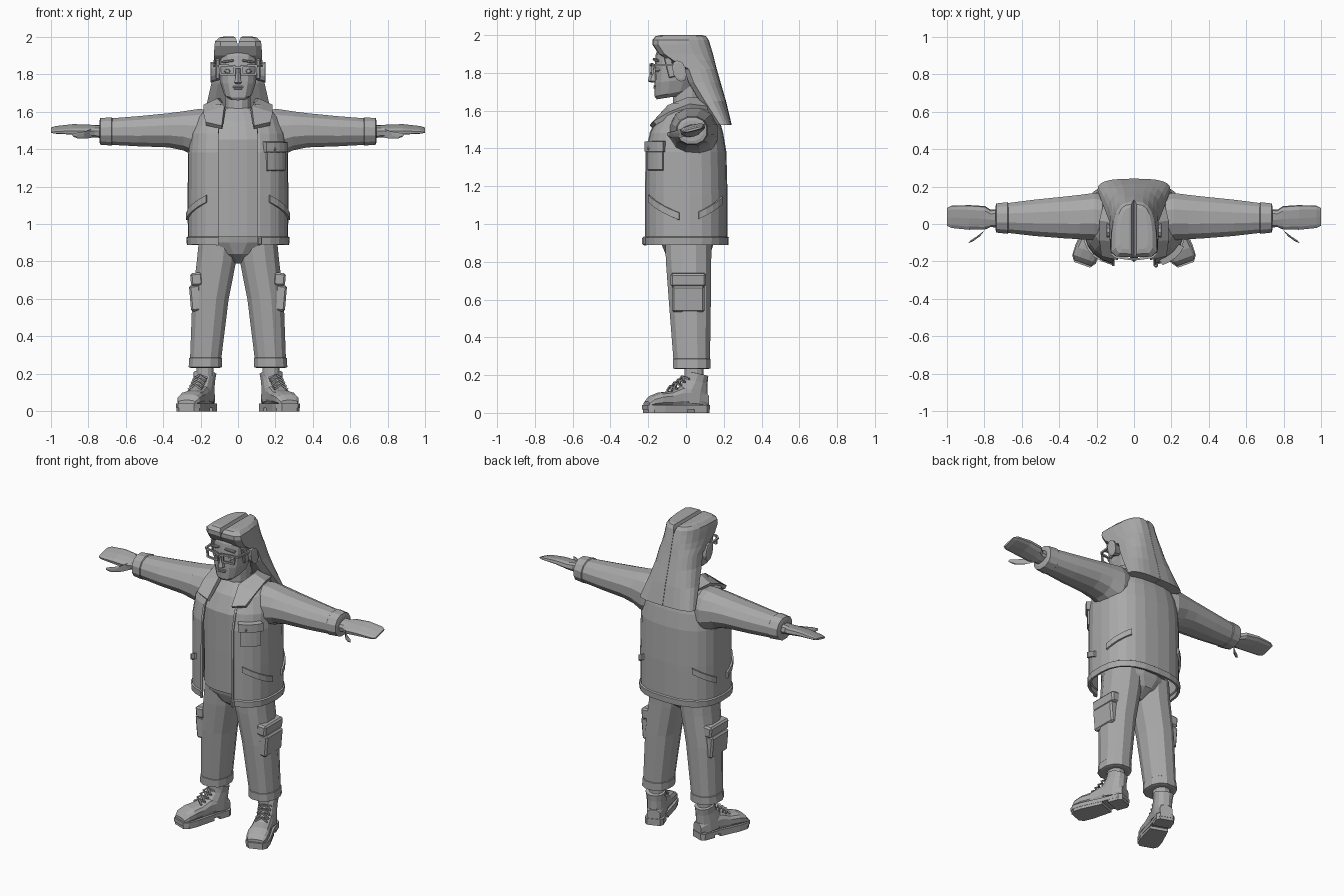
import bpy, bmesh
from math import sin, cos, pi, asin, radians, copysign
from mathutils import Vector as V, Matrix

if "Cube" in bpy.data.objects:
    bpy.data.objects.remove(bpy.data.objects["Cube"])

grey = bpy.data.materials.new("plain grey")
grey.use_nodes = True
tone = (0.4, 0.4, 0.4, 1)
grey.diffuse_color = tone
grey.node_tree.nodes["Principled BSDF"].inputs["Base Color"].default_value = tone


def finish(name, bm, mirror=False, bevel=0, solid=0):
    bmesh.ops.recalc_face_normals(bm, faces=bm.faces)
    me = bpy.data.meshes.new(name)
    bm.to_mesh(me)
    bm.free()
    me.materials.append(grey)
    ob = bpy.data.objects.new(name, me)
    bpy.context.collection.objects.link(ob)
    if bevel:
        b = ob.modifiers.new("bevel", "BEVEL")
        b.width, b.segments = bevel, 1
    if mirror:
        m = ob.modifiers.new("mirror", "MIRROR")
        m.merge_threshold = 0.0005
    if solid:
        s = ob.modifiers.new("thickness", "SOLIDIFY")
        s.thickness, s.offset = solid, 0
    return ob


def skin(bm, rings, closed=True, caps=True):
    rows = [[bm.verts.new(p) for p in r] for r in rings]
    n = len(rows[0])
    for a, b in zip(rows, rows[1:]):
        for i in range(n if closed else n - 1):
            j = (i + 1) % n
            bm.faces.new((a[i], a[j], b[j], b[i]))
    if closed and caps:
        bm.faces.new(rows[0])
        bm.faces.new(rows[-1])


def loft(name, rings, closed=True, **kw):
    bm = bmesh.new()
    skin(bm, rings, closed)
    return finish(name, bm, **kw)


def power(c, e):
    return copysign(abs(c) ** (2 / e), c)


def oval(c, u, v, n=12, e=2.3):
    c, u, v = V(c), V(u), V(v)
    return [c + u * power(cos(t), e) + v * power(sin(t), e)
            for t in (2 * pi * (i + 0.5) / n for i in range(n))]


def level(z, x, rx, front, back, n=12, e=2.3, tilt=0):
    """Horizontal ring; tilt raises its back."""
    return oval((x, (front + back) / 2, z), (rx, 0, 0), (0, (back - front) / 2, tilt), n, e)


def box(name, loc, size, rot=(0, 0, 0), bevel=0.006, mirror=True):
    bm = bmesh.new()
    bmesh.ops.create_cube(bm, size=1)
    turn = Matrix.Rotation(radians(rot[2]), 4, 'Z') @ Matrix.Rotation(radians(rot[1]), 4, 'Y') \
        @ Matrix.Rotation(radians(rot[0]), 4, 'X')
    bm.transform(Matrix.Translation(loc) @ turn @ Matrix.Diagonal((*size, 1)))
    return finish(name, bm, mirror, bevel)


def rods(name, paths, r, place=Matrix(), mirror=True):
    """Thin square rods along each path of points."""
    bm = bmesh.new()
    for pts in paths:
        for p, q in zip(pts, pts[1:]):
            p, q = V(p), V(q)
            d = (q - p).normalized()
            s = d.cross((0, 0, 1) if abs(d.z) < 0.9 else (0, 1, 0)).normalized()
            ends = [oval(c, s * r * 1.3, s.cross(d) * r * 1.3, 4, 2) for c in (p - d * r * .5, q + d * r * .5)]
            skin(bm, ends)
    bm.transform(place)
    return finish(name, bm, mirror)


# Jacket shell, open down the front
def coat_point(t, z, rx=0.262, front=-0.215, back=0.215, e=2.6):
    return V((rx * power(sin(t), e), (front + back) / 2 - (back - front) / 2 * power(cos(t), e), z))


def coat_half(z, rx, front, back, gap):
    t0 = asin((gap / rx) ** 1.3)
    pts = [coat_point(t0 + (pi - t0) * i / 11, z, rx, front, back) for i in range(12)]
    pts[-1].x = 0
    return pts


coat = [coat_half(*r) for r in (
    (.89, .266, -.22, .217, .115), (.925, .27, -.222, .22, .115), (.93, .262, -.215, .213, .115),
    (1.15, .262, -.215, .213, .115), (1.38, .26, -.212, .207, .115), (1.48, .248, -.19, .19, .115),
    (1.57, .21, -.145, .165, .105), (1.635, .14, -.08, .12, .09))]
loft("jacket", coat, closed=False, mirror=True, solid=0.014)
rods("zip_edges", [[r[0] + V((-.004, -.006, 0)) for r in coat[:-1]]], 0.007)
box("zip_pull", (.117, -.222, .91), (.022, .02, .045), mirror=False)


# Pockets wrapped on the jacket surface
def patch(name, t0, z0, t1, z1, half, out, mirror=True):
    rings = []
    for i in range(5):
        p = coat_point(t0 + (t1 - t0) * i / 4, z0 + (z1 - z0) * i / 4)
        o = V((p.x, p.y, 0)).normalized() * out
        up = V((0, 0, half))
        rings.append([p - o * .3 - up, p + o - up * .85, p + o + up * .85, p - o * .3 + up])
    return loft(name, rings, mirror=mirror)


patch("front_welt_pockets", .56, 1.135, 1.48, 1.04, .022, .016)
patch("back_welt_pockets", 2.53, 1.125, 1.78, 1.045, .022, .016)
patch("chest_pocket", .5, 1.335, 1.1, 1.335, .055, .016, False)
patch("chest_pocket_flap", .45, 1.41, 1.14, 1.41, .03, .026, False)
box("chest_button", (.195, -.197, 1.40), (.016, .016, .016), (0, 0, 35), mirror=False)

# Folded collar
inner = [(0, .12, 1.655), (.08, .1, 1.66), (.105, .01, 1.66), (.07, -.09, 1.62), (.085, -.185, 1.515)]
outer = [(0, .18, 1.6), (.15, .14, 1.61), (.18, .02, 1.625), (.182, -.08, 1.585), (.172, -.165, 1.535)]
loft("collar", [inner, outer], closed=False, mirror=True, solid=0.024)

# Shirt and neck
loft("shirt", [level(z, 0, r, f, b, 20, 2.6) for z, r, f, b in (
    (.93, .2, -.16, .16), (1.2, .2, -.165, .16), (1.45, .2, -.168, .16),
    (1.55, .16, -.125, .14), (1.62, .085, -.065, .1))])
loft("neck", [level(z, 0, .07, f, b) for z, f, b in ((1.56, -.07, .1), (1.74, -.07, .08))])


# Sleeves and cuffs
def along(x, y, z, ry, rz, tilt=0, n=12, e=2.2):
    c, s = cos(radians(tilt)), sin(radians(tilt))
    return oval((x, y, z), (0, ry * c, ry * s), (0, -rz * s, rz * c), n, e)


loft("sleeves", [along(*r) for r in (
    (.12, .03, 1.49, .12, .12), (.21, .04, 1.483, .13, .135), (.29, .037, 1.497, .122, .108),
    (.37, .035, 1.5, .115, .094), (.53, .033, 1.495, .1, .083), (.69, .032, 1.493, .08, .072))], mirror=True)
loft("cuffs", [along(*r) for r in (
    (.67, .032, 1.494, .08, .072), (.675, .032, 1.494, .087, .078), (.735, .032, 1.494, .08, .073),
    (.74, .032, 1.494, .06, .055))], mirror=True)

# Hands with thumbs
loft("hands", [along(x, y, z, a, b, 14, 10, 2.8) for x, y, z, a, b in (
    (.72, .03, 1.494, .05, .034), (.765, .03, 1.495, .046, .03), (.795, .033, 1.498, .064, .026),
    (.88, .035, 1.505, .068, .02), (.975, .038, 1.502, .062, .012), (.998, .038, 1.5, .05, .006))], mirror=True)
loft("thumbs", [oval(c, (-r * .6, r * .8, 0), (0, 0, r), 8) for c, r in (
    ((.775, -.005, 1.485), .024), ((.81, -.05, 1.475), .02), ((.85, -.08, 1.472), .017),
    ((.878, -.095, 1.475), .009))], mirror=True)

# Trousers with hems
loft("trouser_legs", [level(z, x, r, f, b) for z, x, r, f, b in (
    (.232, .175, .078, -.06, .12), (.236, .175, .091, -.072, .133), (.285, .173, .09, -.073, .133),
    (.287, .172, .086, -.07, .13), (.6, .147, .1, -.095, .135), (.8, .115, .108, -.11, .137),
    (.95, .1, .108, -.115, .14))], mirror=True)
loft("trouser_seat", [level(z, 0, r, f, b, 16) for z, r, f, b in (
    (.79, .03, -.04, .06), (.84, .1, -.11, .13), (.9, .205, -.135, .15), (.97, .2, -.15, .155))])
box("cargo_pockets", (.226, .012, .605), (.06, .17, .14), (0, 5, 0), .01)
box("cargo_flaps", (.221, .012, .705), (.064, .188, .07), (0, 5, 0), .01)

# Boots, built straight then turned outward
turned = Matrix.Translation((.178, .055, 0)) @ Matrix.Rotation(radians(20), 4, 'Z')


def boot(name, rings):
    return loft(name, [[turned @ V(p) for p in r] for r in rings], mirror=True)


boot("boot_shafts", [level(z, 0, r, f, b, 12, 2.3, -.012) for z, r, f, b in (
    (.05, .056, -.12, .058), (.12, .056, -.1, .058), (.165, .055, -.065, .058), (.205, .06, -.05, .062),
    (.206, .045, -.04, .05))])
boot("boot_feet", [oval((0, y, (top + .03) / 2), (r, 0, 0), (0, 0, (top - .03) / 2), 12, 2.8) for y, r, top in (
    (.058, .04, .1), (0, .055, .14), (-.09, .056, .14), (-.15, .06, .115), (-.21, .066, .108),
    (-.255, .064, .09), (-.28, .048, .06))])


def sole(name, stations, z0, z1):
    edge = [V((w, y, 0)) for y, w in stations] + [V((-w, y, 0)) for y, w in reversed(stations)]
    boot(name, [[p + V((0, 0, z)) for p in edge] for z in (z0, z1)])


sole("soles", [(.062, .04), (.04, .057), (-.06, .057), (-.2, .07), (-.26, .067), (-.29, .045)], .018, .042)
sole("sole_treads", [(-.07, .056), (-.2, .068), (-.26, .065), (-.285, .043)], 0, .02)
sole("heels", [(.06, .04), (.04, .056), (-.03, .056)], 0, .02)
laces = []
for i in range(4):
    y, z = -.068 - .022 * i, .192 - .017 * i
    for s in (1, -1):
        laces.append([(-.036 * s, y + .012, z - .012), (0, y - .012, z + .002), (.036 * s, y - .016, z - .022)])
rods("laces", laces, .005, turned)
loft("socks", [level(z, .176, .048, -.01, .095) for z in (.19, .25)], mirror=True)

# Head and face
loft("head", [level(z, 0, r, f, b, 14, 2.6, t) for z, r, f, b, t in (
    (1.672, .05, -.155, .0, .012), (1.695, .075, -.166, .04, .02), (1.76, .098, -.168, .07, .012),
    (1.84, .106, -.166, .09, 0), (1.9, .106, -.16, .1, 0), (1.95, .09, -.14, .09, 0))])
loft("nose", [level(z, 0, r, f, -.14, 6, 2) for z, r, f in (
    (1.748, .016, -.18), (1.756, .024, -.203), (1.775, .017, -.198), (1.84, .01, -.172))])
for label, z, w, d in (("upper_lip", 1.731, .058, .012), ("lower_lip", 1.721, .046, .014)):
    box(label, (0, -.166, z), (w, d, .009), bevel=.003, mirror=False)
box("eyebrows", (.056, -.16, 1.868), (.066, .02, .012), (0, 8, 12), .003)
loft("eyes", [level(z, .056, r, -.167, -.12, 8) for z, r in ((1.805, .012), (1.815, .022), (1.826, .012))],
     mirror=True)
loft("ears", [oval((x, -.035, 1.81), (0, a, 0), (0, -a * .3, b), 10) for x, a, b in (
    (.09, .022, .04), (.125, .03, .05), (.145, .036, .056), (.148, .026, .044))], mirror=True)

# Glasses
y = -.187
rods("glasses", [[(.02, y, 1.797), (.02, y, 1.843), (.098, y + .01, 1.846), (.094, y + .01, 1.797), (.02, y, 1.797)],
                 [(0, y, 1.836), (.02, y, 1.836)],
                 [(.098, y + .01, 1.842), (.116, y + .025, 1.842), (.128, -.05, 1.842)]], .006)


# Long hair, parted down the middle
def hair_half(z, w, front, back, part):
    arc = [V((part + (w - part) * power(cos(t), 2.8), front + .03 + (back - front - .03) * power(sin(t), 2.8), z))
           for t in (pi / 2 * i / 6 for i in range(7))]
    return [V((part, front, z)), V((part + (w - part) * .75, front + .004, z))] + arc


loft("hair", [hair_half(*r) for r in (
    (1.525, .195, .15, .242, .001), (1.65, .165, .07, .212, .001), (1.75, .142, .01, .183, .001),
    (1.82, .132, -.015, .163, .001), (1.865, .13, -.095, .152, .001), (1.9, .128, -.145, .143, .001),
    (1.95, .126, -.178, .128, .001), (1.975, .122, -.178, .12, .006), (1.995, .1, -.16, .105, .014),
    (2.0, .075, -.135, .085, .024))], mirror=True)
box("sideburns", (.108, -.085, 1.83), (.022, .04, .11), (14, 0, 0), .005)
